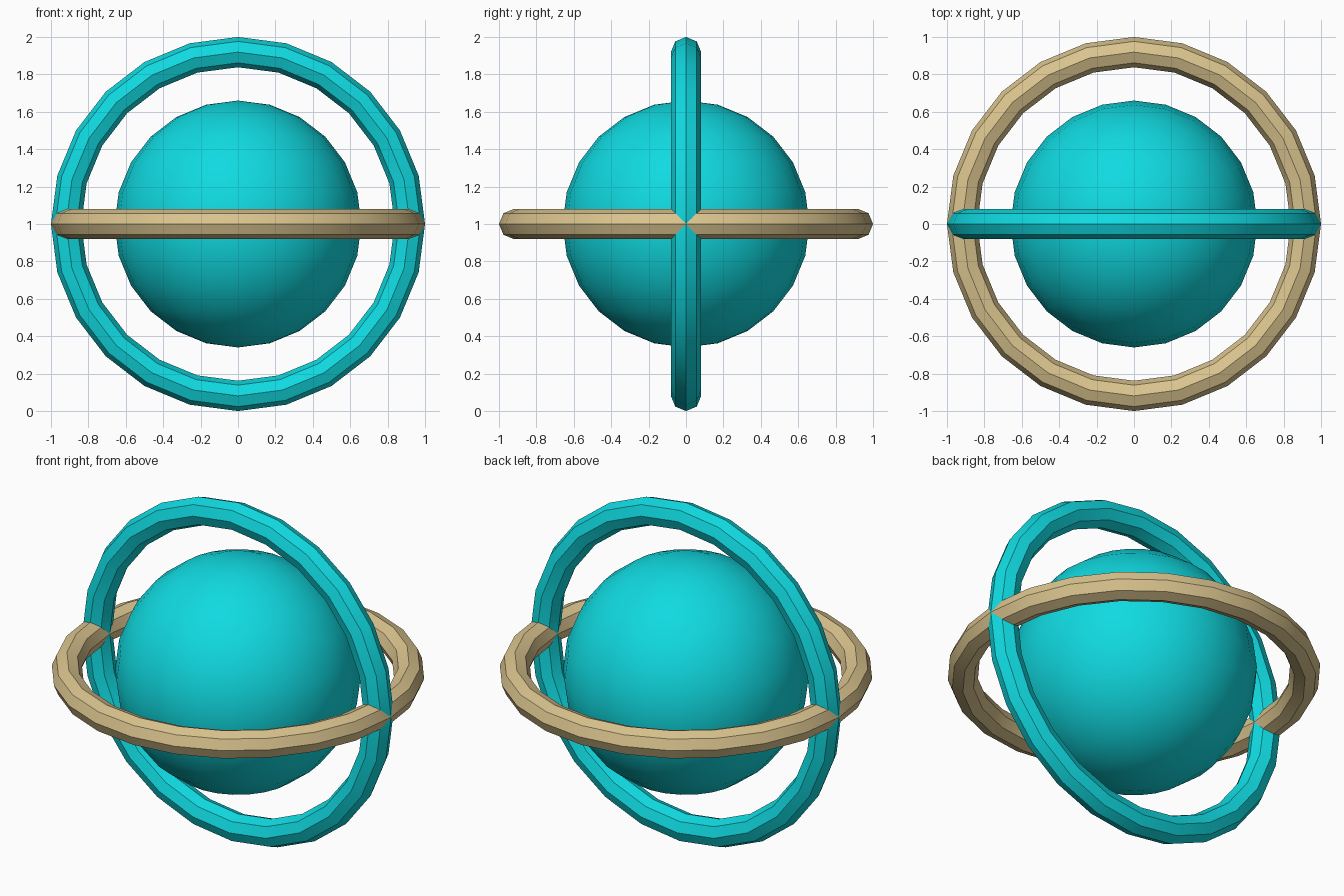
import bpy
import math

cube = bpy.data.objects.get("Cube")
if cube:
    bpy.data.objects.remove(cube, do_unlink=True)


def make_material(name, color):
    mat = bpy.data.materials.new(name)
    mat.use_nodes = True
    mat.diffuse_color = color
    mat.node_tree.nodes["Principled BSDF"].inputs["Base Color"].default_value = color
    return mat


def finish(name, mat):
    obj = bpy.context.object
    obj.name = name
    obj.data.materials.append(mat)
    bpy.ops.object.shade_smooth_by_angle(angle=math.radians(30))
    return obj


CENTRE = (0, 0, 1)
TUBE = 0.081
teal = make_material("teal", (0.005, 0.70, 0.75, 1))
sand = make_material("sand", (0.70, 0.55, 0.27, 1))

# Central globe
bpy.ops.mesh.primitive_uv_sphere_add(segments=24, ring_count=12, radius=0.66, location=CENTRE)
finish("globe", teal)

# Two crossed rings with an octagonal tube: one level, one upright
for name, mat, tilt in (("level_ring", sand, 0), ("upright_ring", teal, math.pi / 2)):
    bpy.ops.mesh.primitive_torus_add(
        major_segments=24, minor_segments=8,
        major_radius=1 - TUBE, minor_radius=TUBE,
        location=CENTRE, rotation=(tilt, 0, 0))
    finish(name, mat)
